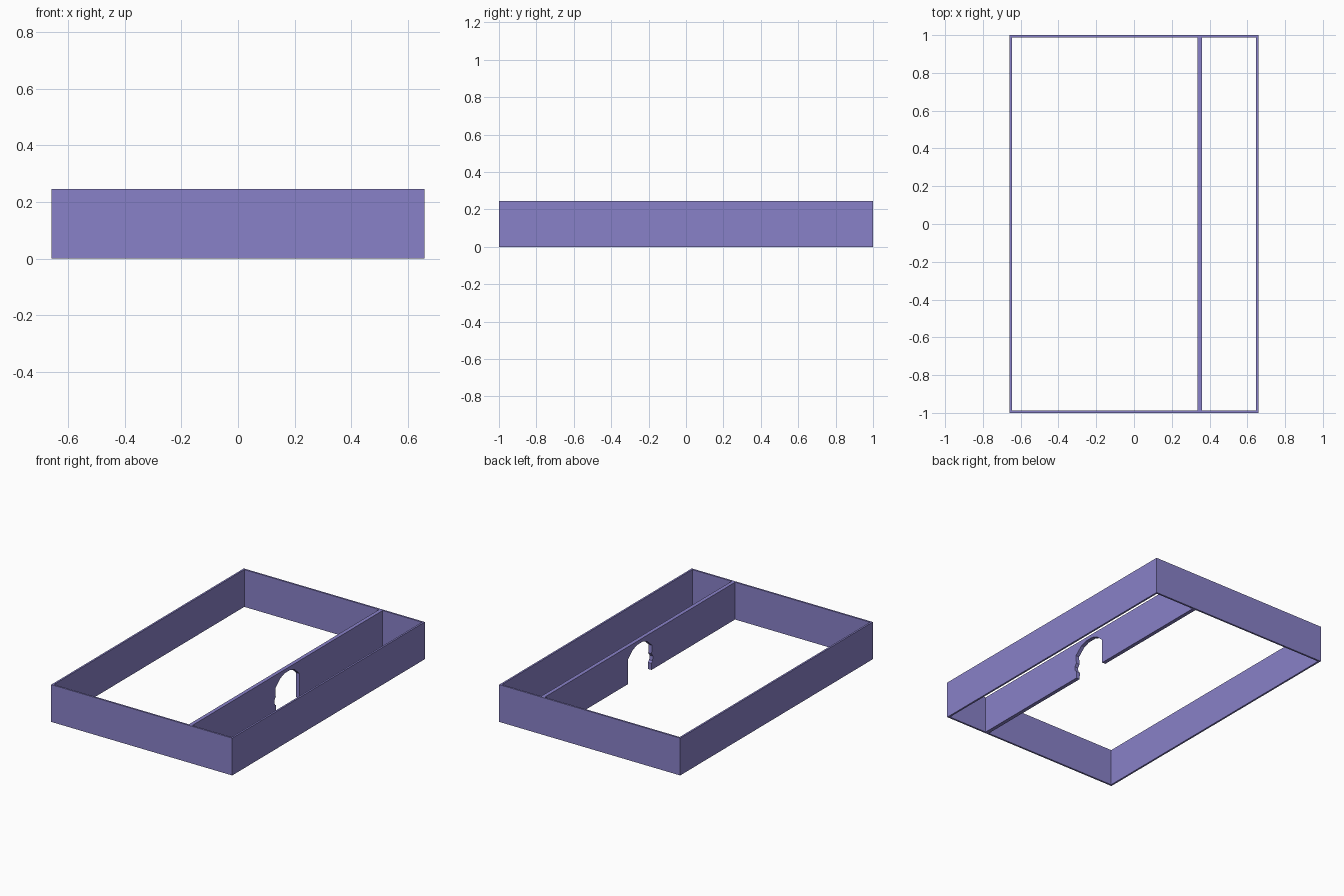
import bpy, bmesh

if "Cube" in bpy.data.objects:
    bpy.data.objects.remove(bpy.data.objects["Cube"])

HX, HY, H, T = 0.658, 1.0, 0.245, 0.012


def prism(name, outline, offset):
    """Extrude a planar outline along an offset vector."""
    bm = bmesh.new()
    face = bm.faces.new([bm.verts.new(p) for p in outline])
    ext = bmesh.ops.extrude_face_region(bm, geom=[face], use_keep_orig=True)
    moved = [v for v in ext["geom"] if isinstance(v, bmesh.types.BMVert)]
    bmesh.ops.translate(bm, verts=moved, vec=offset)
    bmesh.ops.recalc_face_normals(bm, faces=bm.faces)
    mesh = bpy.data.meshes.new(name)
    bm.to_mesh(mesh)
    bm.free()
    obj = bpy.data.objects.new(name, mesh)
    bpy.context.collection.objects.link(obj)
    mesh.materials.append(violet)
    return obj


violet = bpy.data.materials.new("violet")
violet.diffuse_color = (0.25, 0.22, 0.58, 1)
violet.use_nodes = True
violet.node_tree.nodes["Principled BSDF"].inputs["Base Color"].default_value = violet.diffuse_color

# Outer frame: one mitred wall per side, forming a ring
outer = [(-HX, -HY), (HX, -HY), (HX, HY), (-HX, HY)]
inner = [(-HX + T, -HY + T), (HX - T, -HY + T), (HX - T, HY - T), (-HX + T, HY - T)]
bm = bmesh.new()
rings = [[bm.verts.new((x, y, z)) for x, y in loop]
         for loop, z in ((outer, 0), (outer, H), (inner, H), (inner, 0))]
for a, b in zip(rings, rings[1:] + rings[:1]):
    for i in range(4):
        j = (i + 1) % 4
        bm.faces.new((a[i], a[j], b[j], b[i]))
bmesh.ops.recalc_face_normals(bm, faces=bm.faces)
mesh = bpy.data.meshes.new("outer_frame")
bm.to_mesh(mesh)
bm.free()
mesh.materials.append(violet)
bpy.context.collection.objects.link(bpy.data.objects.new("outer_frame", mesh))

# Divider wall with a chipped arched doorway open at the bottom
x0, x1, end = 0.335, 0.36, HY - T
doorway = [(-0.12, 0), (-0.118, 0.045), (-0.132, 0.055), (-0.135, 0.085),
           (-0.122, 0.105), (-0.125, 0.16), (-0.075, 0.205), (-0.03, 0.221),
           (0.03, 0.221), (0.075, 0.205), (0.125, 0.16), (0.125, 0)]
profile = [(-end, H), (-end, 0)] + doorway + [(end, 0), (end, H)]
prism("divider_wall", [(x0, y, z) for y, z in profile], (x1 - x0, 0, 0))
